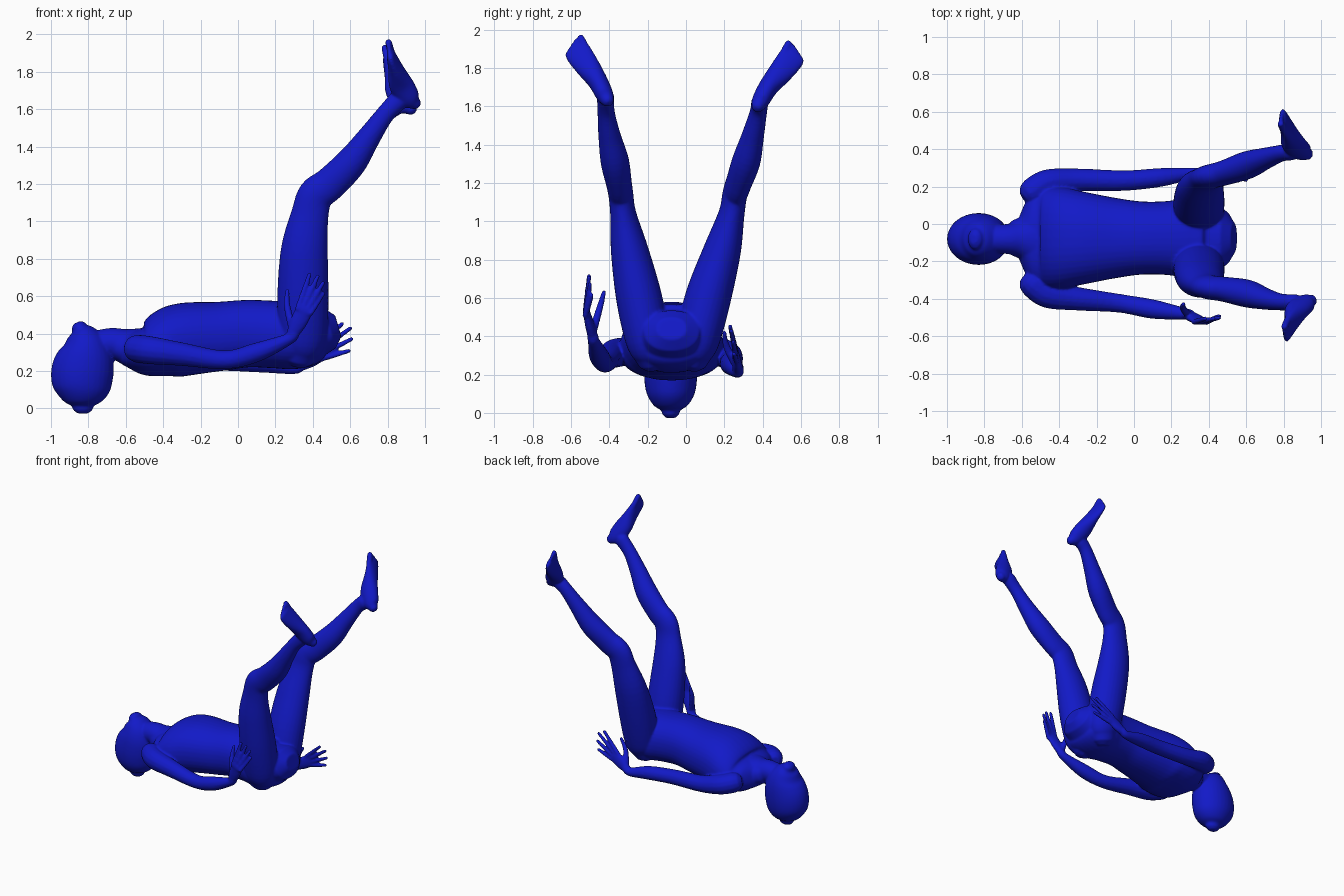
import bpy, bmesh, math
from mathutils import Vector

if "Cube" in bpy.data.objects:
    bpy.data.objects.remove(bpy.data.objects["Cube"])

bm = bmesh.new()


def catmull(rows, steps=5):
    """Smoothly interpolate rows of (x, y, z, radius_a, radius_b)."""
    out, n = [], len(rows)
    for i in range(n - 1):
        p0, p1, p2, p3 = (rows[max(i - 1, 0)], rows[i], rows[i + 1], rows[min(i + 2, n - 1)])
        for s in range(steps):
            t = s / steps
            out.append([0.5 * (2 * b + (c - a) * t + (2 * a - 5 * b + 4 * c - d) * t * t
                               + (3 * b - a - 3 * c + d) * t ** 3)
                        for a, b, c, d in zip(p0, p1, p2, p3)])
    out.append(list(rows[-1]))
    return out


def loft(rows, side, sides=28, power=1.0):
    """Closed tube of elliptical rings; radius_a lies along side."""
    rows = catmull(rows)
    pts = [Vector(r[:3]) for r in rows]
    rad = [(max(r[3], 0.002), max(r[4], 0.002)) for r in rows]
    # rounded ends
    for end, nxt in ((0, 1), (-1, -2)):
        d = (pts[end] - pts[nxt]).normalized()
        a, b = rad[end]
        m = min(a, b)
        extra = [(pts[end] + d * m * k, (a * f, b * f)) for k, f in ((0.5, 0.85), (0.85, 0.45))]
        if end == 0:
            pts = [e[0] for e in extra[::-1]] + pts
            rad = [e[1] for e in extra[::-1]] + rad
        else:
            pts += [e[0] for e in extra]
            rad += [e[1] for e in extra]
    rings = []
    for i, p in enumerate(pts):
        t = (pts[min(i + 1, len(pts) - 1)] - pts[max(i - 1, 0)]).normalized()
        u = Vector(side)
        u = (u - t * u.dot(t)).normalized()
        v = t.cross(u)
        ring = []
        for k in range(sides):
            ang = 2 * math.pi * k / sides
            c, s = math.cos(ang), math.sin(ang)
            c = math.copysign(abs(c) ** power, c)
            s = math.copysign(abs(s) ** power, s)
            ring.append(bm.verts.new(p + u * rad[i][0] * c + v * rad[i][1] * s))
        rings.append(ring)
    for r0, r1 in zip(rings, rings[1:]):
        for k in range(sides):
            j = (k + 1) % sides
            bm.faces.new((r0[k], r0[j], r1[j], r1[k]))
    bm.faces.new(rings[0][::-1])
    bm.faces.new(rings[-1])


def tube(points, radii):
    loft([(*p, r, r) for p, r in zip(points, radii)], (0.1, 1, 0.05), 14)


Y = (0, 1, 0)

# torso and pelvis: x, z centre, half width, half depth
torso = [(-.61, .325, .11, .085), (-.56, .315, .22, .105), (-.48, .31, .265, .14),
         (-.38, .345, .27, .185), (-.28, .37, .25, .195), (-.1, .385, .215, .185),
         (.05, .40, .195, .18), (.2, .395, .2, .18), (.3, .39, .225, .18),
         (.39, .40, .215, .165), (.43, .41, .17, .13)]
loft([(x, -.075, z, a, b) for x, z, a, b in torso], Y, 40, 0.9)

# neck
loft([(-.78, -.08, .33, .08, .08), (-.68, -.08, .35, .08, .08),
      (-.6, -.08, .335, .105, .09), (-.5, -.08, .33, .17, .1)], Y)

# head tipped back, crown down: z, x centre, half length, half width
head = [(.015, -.83, .06, .05), (.04, -.83, .105, .09), (.1, -.83, .15, .125),
        (.18, -.833, .167, .138), (.27, -.82, .155, .135), (.34, -.82, .125, .12),
        (.40, -.835, .08, .09), (.425, -.845, .045, .06)]
loft([(x, -.08, z, w, l) for z, x, l, w in head], Y, 32)

# arms
tube([(-.54, -.32, .32), (-.46, -.375, .31), (-.3, -.40, .29), (-.07, -.425, .26),
      (.1, -.455, .30), (.27, -.48, .37), (.30, -.487, .40)],
     [.075, .075, .063, .05, .052, .032, .03])
tube([(-.54, .175, .32), (-.46, .22, .30), (-.3, .235, .27), (-.05, .232, .255),
      (.15, .25, .24), (.3, .27, .215), (.34, .27, .235)],
     [.075, .073, .062, .055, .05, .032, .03])


# hands
def hand(wrist, knuckle, across, tips, thumb):
    w, k, a = Vector(wrist), Vector(knuckle), Vector(across)
    loft([(*w, .03, .026), (*w.lerp(k, .45), .045, .025), (*k, .05, .017)], a, 20)
    for i, tip in enumerate(tips):
        base = k + a * (.038 - .0253 * i)
        tip = Vector(tip)
        tube([base.lerp(tip, -.1), base.lerp(tip, .5), base.lerp(tip, .95)],
             [.016, .0145, .012])
    tube(thumb, [.022, .018, .012])


hand((.285, -.483, .385), (.36, -.522, .535), (-.88, 0, .45),
     [(.385, -.505, .725), (.43, -.505, .715), (.46, -.50, .68), (.46, -.49, .62)],
     [(.29, -.485, .43), (.262, -.45, .55), (.265, -.428, .63)])
hand((.325, .27, .225), (.45, .26, .305), (-.5, -.1, .87),
     [(.565, .228, .46), (.61, .235, .435), (.615, .245, .375), (.60, .25, .31)],
     [(.35, .25, .27), (.385, .21, .35), (.43, .20, .42)])

# legs: x, z, half width, half depth along the limb, hip to ankle
leg = [(.33, .30, .09, .10), (.345, .38, .115, .13), (.347, .6, .12, .137),
       (.355, .85, .098, .125), (.385, 1.04, .068, .1), (.415, 1.14, .065, .095),
       (.49, 1.2, .067, .09), (.605, 1.315, .074, .083), (.7, 1.45, .058, .063),
       (.785, 1.57, .045, .05), (.86, 1.65, .045, .055)]
leg_y = {"near": [-.18, -.20, -.245, -.295, -.328, -.34, -.35, -.372, -.4, -.417, -.42],
         "far": [.04, .06, .115, .19, .238, .255, .275, .315, .35, .378, .385]}
# feet: x, z, half width, half thickness, heel to ball
foot = [(.945, 1.632, .034, .035), (.915, 1.66, .046, .06), (.873, 1.73, .052, .066),
        (.845, 1.81, .064, .042), (.822, 1.875, .07, .026), (.815, 1.90, .064, .02)]
foot_y = {"near": [-.41, -.425, -.46, -.515, -.56, -.575],
          "far": [.375, .39, .43, .495, .545, .56]}
for name, sgn, dx, dz in (("near", -1, 0, 0), ("far", 1, -.02, -.03)):
    rows = [(x, y, z, a, b) for (x, z, a, b), y in zip(leg, leg_y[name])]
    rows[-1] = (rows[-1][0] + dx, rows[-1][1], rows[-1][2] + dz, *rows[-1][3:])
    loft(rows, Y)
    across = Vector((0, -sgn * .87, .48))
    loft([(x + dx, y, z + dz, a, b) for (x, z, a, b), y in zip(foot, foot_y[name])], across)
    # toes, big toe on the inner side
    ball = Vector((.819 + dx, foot_y[name][4], 1.88 + dz))
    along = Vector((-.22, sgn * .45, .87))
    for off, length, r in ((.045, .075, .021), (.016, .068, .015), (-.008, .058, .014),
                           (-.031, .046, .013), (-.052, .032, .013)):
        b = ball + across * off
        tube([b - along * .02, b + along * length * .5, b + along * (length - r * .5)],
             [r, r * .95, r * .9])

bmesh.ops.recalc_face_normals(bm, faces=bm.faces)
mesh = bpy.data.meshes.new("body")
bm.to_mesh(mesh)
bm.free()
body = bpy.data.objects.new("body", mesh)
bpy.context.collection.objects.link(body)

# fuse the parts into one smooth skin
fuse = body.modifiers.new("fuse", 'REMESH')
fuse.mode = 'VOXEL'
fuse.voxel_size = 0.0075
fuse.use_smooth_shade = True
soft = body.modifiers.new("soften", 'SMOOTH')
soft.factor = 0.5
soft.iterations = 6

mat = bpy.data.materials.new("blue")
mat.diffuse_color = (0.006, 0.01, 0.58, 1)
mat.use_nodes = True
mat.node_tree.nodes["Principled BSDF"].inputs["Base Color"].default_value = mat.diffuse_color
mesh.materials.append(mat)
